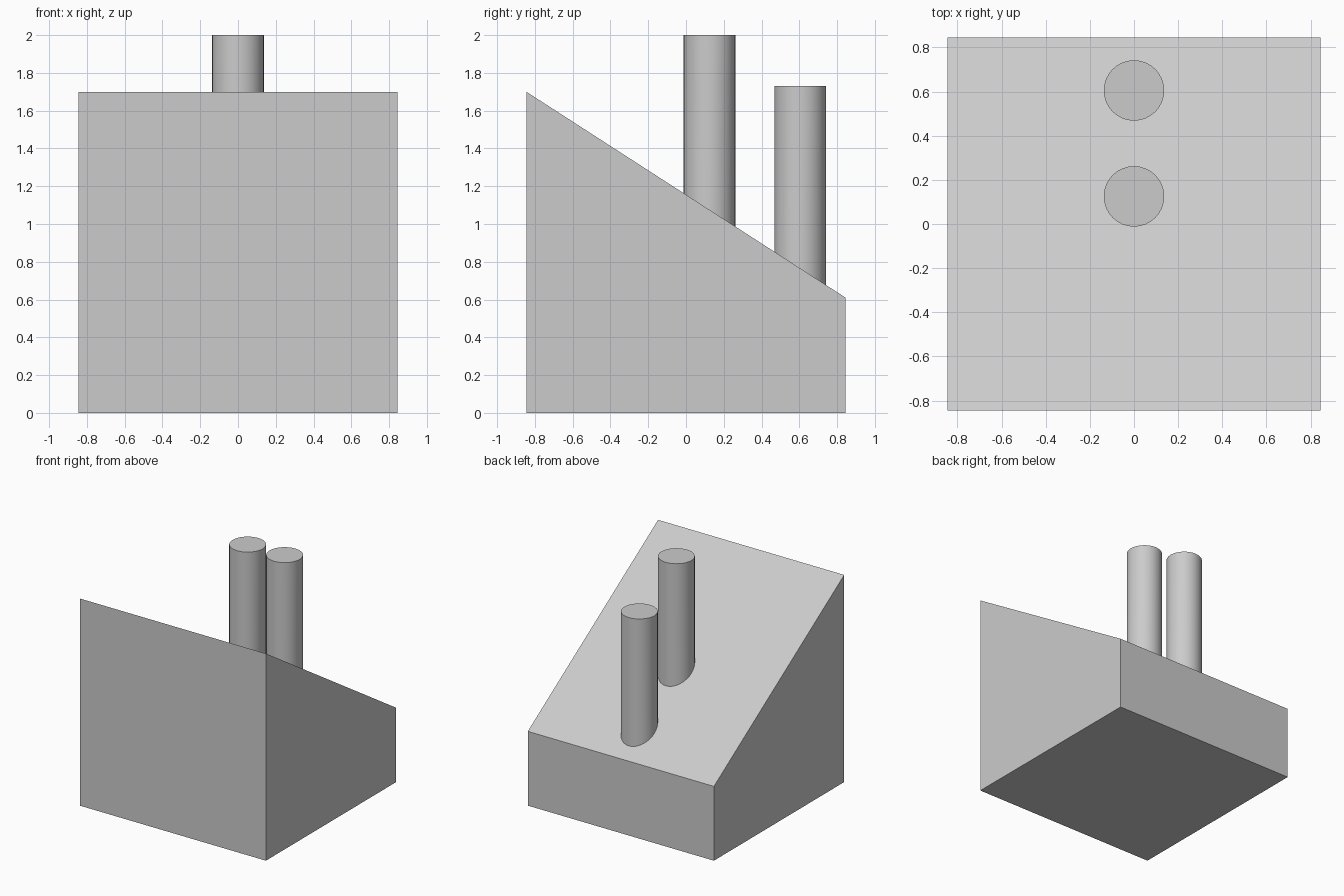
import bpy, bmesh

if "Cube" in bpy.data.objects:
    bpy.data.objects.remove(bpy.data.objects["Cube"])

HALF = 0.845          # half width and depth of the block
Z_FRONT, Z_BACK = 1.70, 0.61
RADIUS = 0.137


def slope_z(y):
    """Height of the sloping top at a given depth."""
    return Z_FRONT + (Z_BACK - Z_FRONT) * (y + HALF) / (2 * HALF)


def add_object(name, bm):
    bmesh.ops.recalc_face_normals(bm, faces=bm.faces[:])
    mesh = bpy.data.meshes.new(name)
    bm.to_mesh(mesh)
    bm.free()
    obj = bpy.data.objects.new(name, mesh)
    bpy.context.collection.objects.link(obj)
    return obj


# Block with a sloping top: side profile extruded across x
bm = bmesh.new()
profile = [(-HALF, 0), (HALF, 0), (HALF, Z_BACK), (-HALF, Z_FRONT)]
side = bm.faces.new([bm.verts.new((-HALF, y, z)) for y, z in profile])
ext = bmesh.ops.extrude_face_region(bm, geom=[side], use_keep_orig=True)
new_verts = [g for g in ext["geom"] if isinstance(g, bmesh.types.BMVert)]
bmesh.ops.translate(bm, verts=new_verts, vec=(2 * HALF, 0, 0))
add_object("sloped_block", bm)


# Upright pipes, with their feet cut to follow the slope
def add_pipe(name, y, top):
    bm = bmesh.new()
    bmesh.ops.create_cone(bm, cap_ends=True, segments=32,
                          radius1=RADIUS, radius2=RADIUS, depth=1)
    for v in bm.verts:
        v.co.y += y
        v.co.z = top if v.co.z > 0 else slope_z(v.co.y) - 0.005
    obj = add_object(name, bm)
    bpy.ops.object.select_all(action='DESELECT')
    obj.select_set(True)
    bpy.context.view_layer.objects.active = obj
    bpy.ops.object.shade_smooth_by_angle()


add_pipe("tall_pipe", 0.125, 2.0)
add_pipe("short_pipe", 0.605, 1.73)
